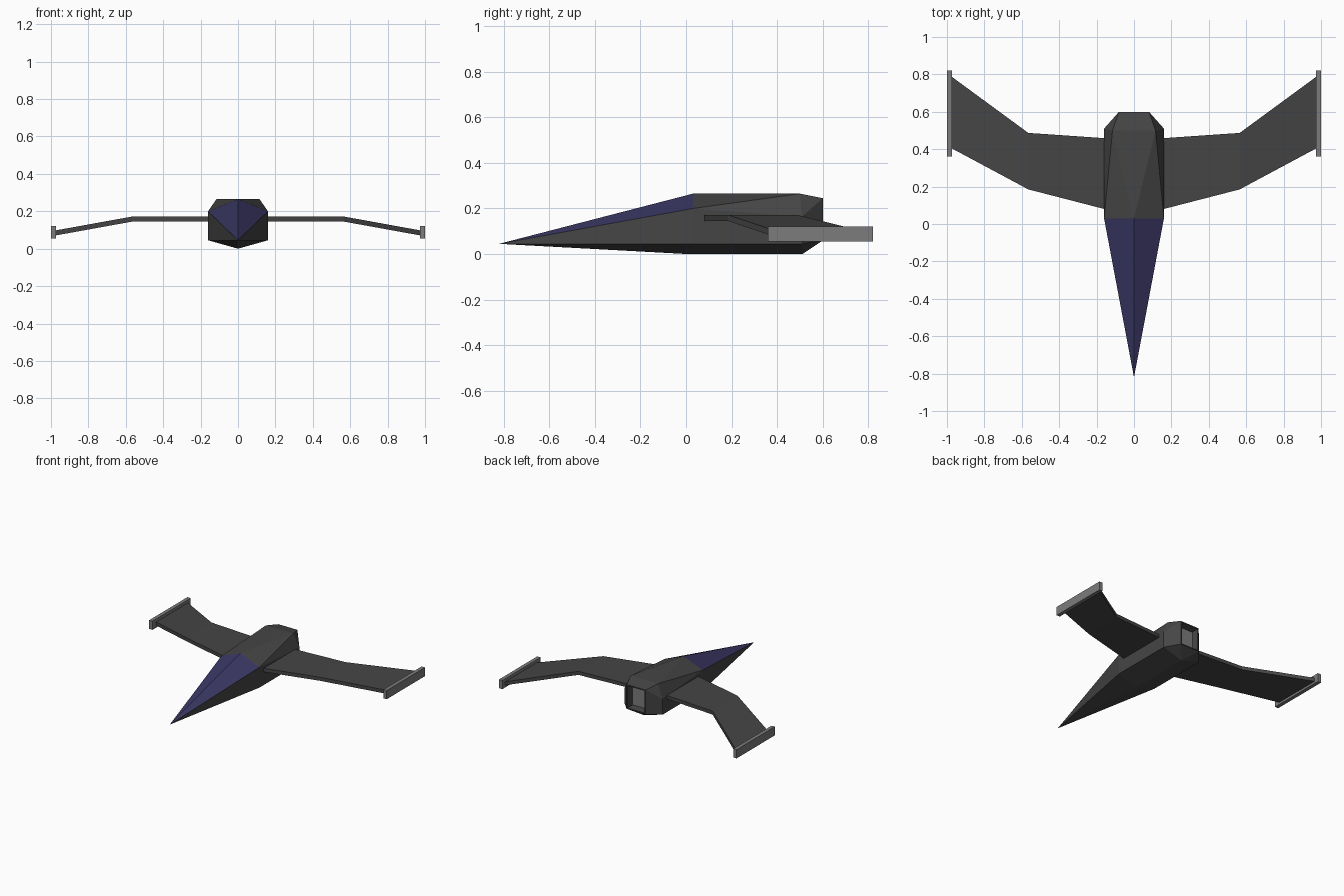
import bpy, bmesh
from mathutils import Vector

if "Cube" in bpy.data.objects:
    bpy.data.objects.remove(bpy.data.objects["Cube"])


def mat(name, rgb):
    m = bpy.data.materials.new(name)
    m.diffuse_color = (*rgb, 1)
    m.use_nodes = True
    m.node_tree.nodes["Principled BSDF"].inputs["Base Color"].default_value = m.diffuse_color
    return m


DARK = mat("dark grey", (0.06, 0.06, 0.06))
BLUE = mat("navy canopy", (0.042, 0.038, 0.125))
LIGHT = mat("mid grey", (0.2, 0.2, 0.2))


def finish(bm, name, mats):
    me = bpy.data.meshes.new(name)
    bm.to_mesh(me)
    bm.free()
    for m in mats:
        me.materials.append(m)
    ob = bpy.data.objects.new(name, me)
    bpy.context.collection.objects.link(ob)
    return ob


# Fuselage: convex faceted hull, half profile mirrored in x
half = [(0, -0.82, 0.045), (0, 0.03, 0.265), (0.16, 0.03, 0.2), (0.16, 0.03, 0.045),
        (0, 0.01, 0.0), (0.115, 0.5, 0.265), (0.16, 0.51, 0.165), (0.16, 0.51, 0.045),
        (0, 0.51, 0.0), (0.08, 0.6, 0.245), (0.08, 0.6, 0.06)]
pts = set(half) | {(-x, y, z) for x, y, z in half if x}
bm = bmesh.new()
for p in sorted(pts):
    bm.verts.new(p)
bmesh.ops.convex_hull(bm, input=bm.verts)
bmesh.ops.recalc_face_normals(bm, faces=bm.faces)

# Canopy: upward faces in front of y = 0.03
for f in bm.faces:
    if max(v.co.y for v in f.verts) < 0.04 and f.normal.z > 0.1:
        f.material_index = 1

# Exhaust: recessed rear panel
bmesh.ops.dissolve_limit(bm, angle_limit=0.01, verts=bm.verts, edges=bm.edges,
                         delimit={'MATERIAL'})
rear = [f for f in bm.faces if f.normal.y > 0.99]
bmesh.ops.inset_region(bm, faces=rear, thickness=0.012)
bmesh.ops.inset_region(bm, faces=rear, thickness=0.01, depth=-0.05)
for f in rear:
    f.material_index = 2
finish(bm, "fuselage", [DARK, BLUE, LIGHT])

# Wings: three stations (x, leading y, trailing y, top z), with flat end plates
stations = [(0.1, 0.065, 0.455, 0.172), (0.565, 0.185, 0.487, 0.172), (0.985, 0.41, 0.795, 0.096)]
for side, s in (("left", -1), ("right", 1)):
    bm = bmesh.new()
    rings = [[bm.verts.new((s * x, y, z)) for y, z in
              ((a, t), (b, t), (b, t - 0.027), (a, t - 0.027))] for x, a, b, t in stations]
    for r0, r1 in zip(rings, rings[1:]):
        for i in range(4):
            j = (i + 1) % 4
            bm.faces.new((r0[i], r0[j], r1[j], r1[i]))
    bm.faces.new(rings[0])
    bm.faces.new(rings[-1])
    bmesh.ops.recalc_face_normals(bm, faces=bm.faces)
    finish(bm, side + "_wing", [DARK])

    bm = bmesh.new()
    bmesh.ops.create_cube(bm, size=1)
    bmesh.ops.scale(bm, vec=(0.028, 0.46, 0.066), verts=bm.verts)
    bmesh.ops.translate(bm, vec=Vector((s * 0.986, 0.59, 0.088)), verts=bm.verts)
    finish(bm, side + "_wing_tip", [LIGHT])
